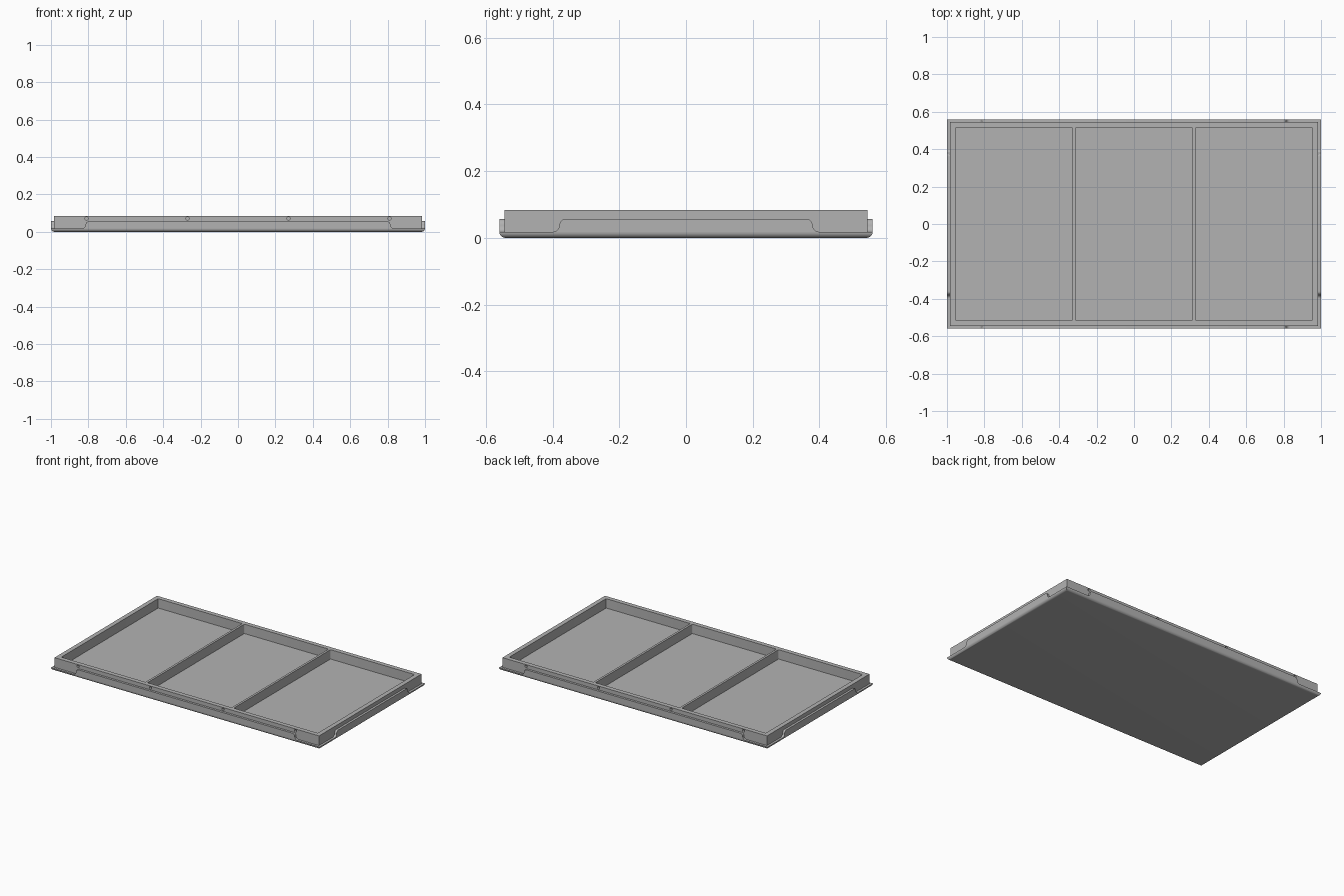
import bpy, bmesh
from math import sin, cos, pi
from mathutils import Matrix

cube = bpy.data.objects.get("Cube")
if cube:
    bpy.data.objects.remove(cube, do_unlink=True)

HALF_X, HALF_Y = 1.0, 0.56      # outer tray
SHEET = 0.015                   # sheet thickness
LIP, FLAP, TOP = 0.018, 0.057, 0.083
FLOOR = 0.02
WALL, DIVIDER = 0.03, 0.015

grey = bpy.data.materials.new("plain_grey")
grey.use_nodes = True
grey.diffuse_color = (0.45, 0.45, 0.45, 1)
grey.node_tree.nodes["Principled BSDF"].inputs["Base Color"].default_value = grey.diffuse_color


def finish(bm, name):
    bmesh.ops.recalc_face_normals(bm, faces=bm.faces)
    mesh = bpy.data.meshes.new(name)
    bm.to_mesh(mesh)
    bm.free()
    obj = bpy.data.objects.new(name, mesh)
    bpy.context.collection.objects.link(obj)
    mesh.materials.append(grey)
    return obj


def activate(obj):
    bpy.ops.object.select_all(action="DESELECT")
    obj.select_set(True)
    bpy.context.view_layer.objects.active = obj


def add_box(bm, x0, x1, y0, y1, z0, z1):
    m = Matrix.Translation(((x0 + x1) / 2, (y0 + y1) / 2, (z0 + z1) / 2))
    m = m @ Matrix.Diagonal((x1 - x0, y1 - y0, z1 - z0, 1))
    return bmesh.ops.create_cube(bm, size=1, matrix=m)["verts"]


# Bottom sheet with bent, mitred lower edges
bm = bmesh.new()
rings = []
steps = 8
for i in range(steps + 1):
    a = i / steps * pi / 2
    inset, z = LIP * (1 - sin(a)), LIP * (1 - cos(a))
    x, y = HALF_X - inset, HALF_Y - inset
    rings.append([bm.verts.new(p) for p in ((-x, -y, z), (x, -y, z), (x, y, z), (-x, y, z))])
for low, high in zip(rings, rings[1:]):
    for k in range(4):
        n = (k + 1) % 4
        bm.faces.new((low[k], low[n], high[n], high[k]))
bm.faces.new(rings[0][::-1])
bm.faces.new(rings[-1])
base = finish(bm, "bottom_sheet")


# Upright flaps with S-curved ends
def flap(name, half, distance, turn):
    r = (FLAP - LIP) / 2
    ends = []
    for i in range(7):                       # concave foot
        a = i / 6 * pi / 2
        ends.append((half + 2 * r - r * sin(a), LIP + r - r * cos(a)))
    for i in range(1, 7):                    # convex shoulder
        a = i / 6 * pi / 2
        ends.append((half + r * cos(a), LIP + r + r * sin(a)))
    outline = ends + [(-u, z) for u, z in reversed(ends)]
    bm = bmesh.new()
    face = bm.faces.new([bm.verts.new((u, -distance, z)) for u, z in outline])
    out = bmesh.ops.extrude_face_region(bm, geom=[face])
    moved = [v for v in out["geom"] if isinstance(v, bmesh.types.BMVert)]
    bmesh.ops.translate(bm, verts=moved, vec=(0, SHEET, 0))
    bm.transform(Matrix.Rotation(turn, 4, "Z"))
    return finish(bm, name)


parts = [base,
         flap("front_flap", 0.795, HALF_Y, 0),
         flap("left_flap", 0.36, HALF_X, pi / 2),
         flap("back_flap", 0.795, HALF_Y, pi),
         flap("right_flap", 0.36, HALF_X, -pi / 2)]

# Inner frame block
fx, fy = HALF_X - SHEET, HALF_Y - SHEET
bm = bmesh.new()
add_box(bm, -fx, fx, -fy, fy, LIP - 0.004, TOP)
frame = finish(bm, "compartment_frame")

# Cutters: three pockets with softened corners, and blind round holes
bm = bmesh.new()
px, py = fx - WALL, fy - WALL
width = (2 * px - 2 * DIVIDER) / 3
for i in range(3):
    x0 = -px + i * (width + DIVIDER)
    add_box(bm, x0, x0 + width, -py, py, FLOOR, TOP + 0.05)
upright = [e for e in bm.edges if abs(e.verts[0].co.z - e.verts[1].co.z) > 0.01]
bmesh.ops.bevel(bm, geom=upright, offset=0.006, segments=3, affect="EDGES", profile=0.5)
for x in (-0.81, -0.27, 0.27, 0.81):
    for side in (-1, 1):
        m = Matrix.Translation((x, side * fy, 0.071)) @ Matrix.Rotation(pi / 2, 4, "X")
        bmesh.ops.create_cone(bm, cap_ends=True, segments=20, radius1=0.009,
                              radius2=0.009, depth=0.03, matrix=m)
cutter = finish(bm, "frame_cutter")
cutter.hide_render = True

activate(frame)
mod = frame.modifiers.new("pockets", "BOOLEAN")
mod.operation = "DIFFERENCE"
mod.solver = "EXACT"
mod.object = cutter
bpy.ops.object.modifier_apply(modifier=mod.name)
bpy.data.objects.remove(cutter, do_unlink=True)

for obj in parts + [frame]:
    activate(obj)
    bpy.ops.object.shade_smooth_by_angle(angle=pi / 6)
